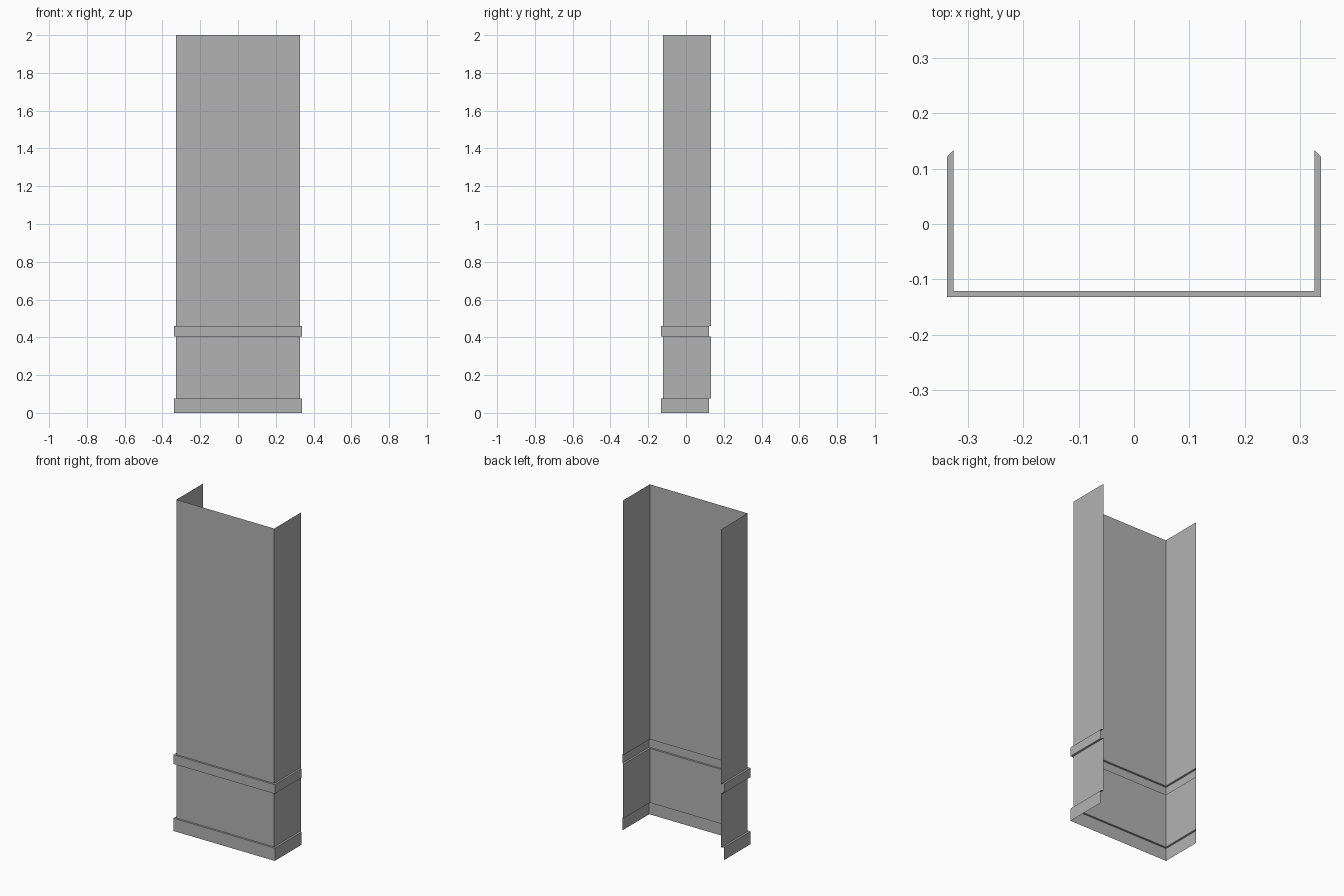
import bpy
import bmesh

if "Cube" in bpy.data.objects:
    bpy.data.objects.remove(bpy.data.objects["Cube"])

HALF_W, HALF_D = 0.327, 0.133    # wall half width, rear limit
FRONT = -0.121                   # wall front plane
LIP = 0.0115                     # how far the trim bands stand out

# Vertical profile of the sheet: (outward offset, height)
profile = [(LIP, 0.0), (LIP, 0.077), (0, 0.077), (0, 0.405),
           (LIP, 0.405), (LIP, 0.46), (0, 0.46), (0, 2.0)]


def u_path(d):
    """U-shaped plan line offset outward by d, with mitred rear ends."""
    w = HALF_W + d
    return [(-w, HALF_D - d), (-w, FRONT - d), (w, FRONT - d), (w, HALF_D - d)]


# Sweep the profile around the open U plan
bm = bmesh.new()
rows = [[bm.verts.new((x, y, z)) for x, y in u_path(d)] for d, z in profile]
for low, high in zip(rows, rows[1:]):
    for i in range(3):
        bm.faces.new((low[i], low[i + 1], high[i + 1], high[i]))

mesh = bpy.data.meshes.new("wall_panel_with_trim")
bm.to_mesh(mesh)
bm.free()
panel = bpy.data.objects.new("wall_panel_with_trim", mesh)
bpy.context.collection.objects.link(panel)

# Darker grey finish
grey = bpy.data.materials.new("dark_grey")
grey.diffuse_color = (0.45, 0.45, 0.45, 1)
grey.use_nodes = True
grey.node_tree.nodes["Principled BSDF"].inputs["Base Color"].default_value = grey.diffuse_color
mesh.materials.append(grey)
